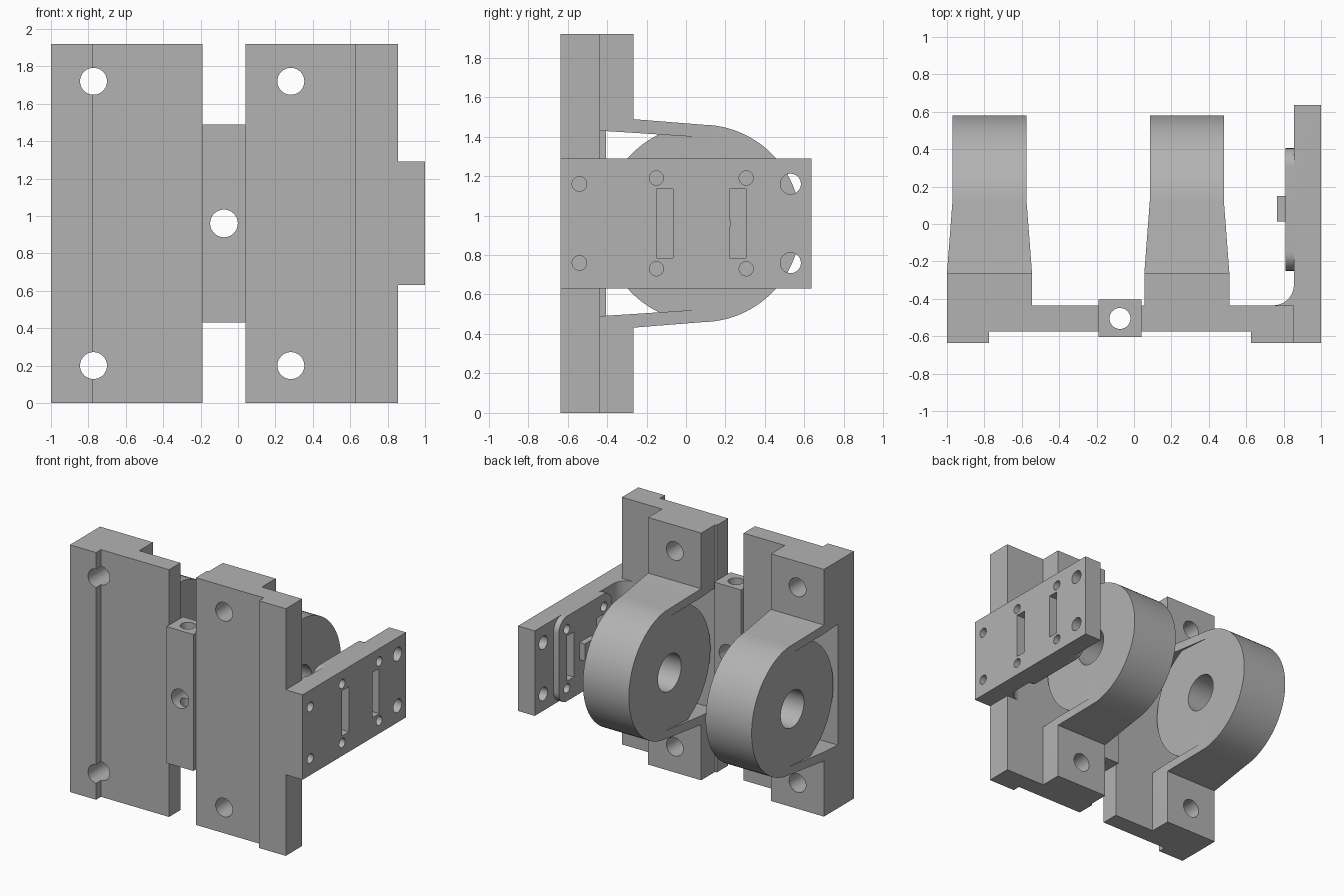
import bpy, bmesh, math
from mathutils import Matrix, Vector

if "Cube" in bpy.data.objects:
    bpy.data.objects.remove(bpy.data.objects["Cube"])

MID = 0.96          # mirror height of the whole assembly
HEIGHT = 1.92

grey = bpy.data.materials.new("plain_grey")
grey.diffuse_color = (0.45, 0.45, 0.45, 1)
grey.use_nodes = True
grey.node_tree.nodes["Principled BSDF"].inputs["Base Color"].default_value = grey.diffuse_color


def make(name, bm):
    bmesh.ops.recalc_face_normals(bm, faces=bm.faces)
    mesh = bpy.data.meshes.new(name)
    bm.to_mesh(mesh)
    bm.free()
    mesh.materials.append(grey)
    ob = bpy.data.objects.new(name, mesh)
    bpy.context.collection.objects.link(ob)
    return ob


def loft(name, rings):
    """Solid skin through rings of equal point count."""
    bm = bmesh.new()
    vs = [[bm.verts.new(p) for p in r] for r in rings]
    n = len(rings[0])
    for a, b in zip(vs, vs[1:]):
        for i in range(n):
            bm.faces.new((a[i], a[(i + 1) % n], b[(i + 1) % n], b[i]))
    bm.faces.new(vs[0])
    bm.faces.new(vs[-1])
    return make(name, bm)


def prism_z(name, pts, z0, z1):
    return loft(name, [[(x, y, z) for x, y in pts] for z in (z0, z1)])


def prism_x(name, pts, x0, x1):
    return loft(name, [[(x, y, z) for y, z in pts] for x in (x0, x1)])


def box(name, x, y, z):
    return prism_z(name, [(x[0], y[0]), (x[1], y[0]), (x[1], y[1]), (x[0], y[1])], *z)


def rod(name, axis, centre, r, length, seg=40):
    bm = bmesh.new()
    rot = {"X": Matrix.Rotation(math.pi / 2, 4, "Y"),
           "Y": Matrix.Rotation(math.pi / 2, 4, "X"), "Z": Matrix()}[axis]
    bmesh.ops.create_cone(bm, cap_ends=True, segments=seg, radius1=r, radius2=r,
                          depth=length, matrix=Matrix.Translation(Vector(centre)) @ rot)
    return make(name, bm)


def combine(ob, others, op):
    for o in others:
        m = ob.modifiers.new("bool", "BOOLEAN")
        m.operation, m.solver, m.object = op, "EXACT", o
        bpy.context.view_layer.objects.active = ob
        bpy.ops.object.modifier_apply(modifier=m.name)
        bpy.data.objects.remove(o)


def finish(ob):
    bpy.ops.object.select_all(action="DESELECT")
    ob.select_set(True)
    bpy.context.view_layer.objects.active = ob
    bpy.ops.object.shade_smooth_by_angle(angle=math.radians(30))


def arc(cx, cy, r, a0, a1, n=10):
    return [(cx + r * math.cos(math.radians(a0 + (a1 - a0) * i / n)),
             cy + r * math.sin(math.radians(a0 + (a1 - a0) * i / n))) for i in range(n + 1)]


def mount(name, plate_profile, cx):
    """Base plate with end blocks, tapered straps and a round bored hub."""
    ob = prism_z(name, plate_profile, 0, HEIGHT)
    add = []
    for s in (1, -1):
        zz = lambda d: MID + s * d
        # end block
        add.append(box("block", (cx - 0.2275, cx + 0.2275), (-0.5, -0.265),
                       sorted((zz(0.525), zz(0.96)))))
        # strap sections: y, half width, inner and outer height
        rings = []
        for y, w, a, b in ((-0.46, 0.2275, 0.471, 0.56), (-0.265, 0.2275, 0.459, 0.528),
                           (0.13, 0.1975, 0.433, 0.4965)):
            rings.append([(cx - w, y, zz(a)), (cx + w, y, zz(a)),
                          (cx + w, y, zz(b)), (cx - w, y, zz(b))])
        add.append(loft("strap", rings))
    # hub
    add.append(rod("hub", "X", (cx, 0.08, MID), 0.5, 0.395, 96))
    combine(ob, add, "UNION")
    # bore and bolt holes
    holes = [rod("bore", "X", (cx, 0.08, MID), 0.143, 1, 48)]
    holes += [rod("bolt", "Y", (cx, -0.45, MID + s * 0.76), 0.072, 0.7) for s in (1, -1)]
    combine(ob, holes, "DIFFERENCE")
    return ob


# left and right hub mounts
left = mount("left_mount", [(-1, -0.635), (-0.775, -0.635), (-0.775, -0.575), (-0.19, -0.575),
                            (-0.19, -0.435), (-1, -0.435)], -0.7725)
right = mount("right_mount", [(0.04, -0.575), (0.625, -0.575), (0.625, -0.635), (0.855, -0.635),
                              (0.855, -0.435), (0.04, -0.435)], 0.2825)

# centre block with crossing holes
centre = box("centre_block", (-0.19, 0.04), (-0.605, -0.405), (0.43, 1.49))
combine(centre, [rod("cut", "Z", (-0.075, -0.505, MID), 0.056, 2),
                 rod("cut", "Y", (-0.075, -0.505, MID), 0.074, 1)], "DIFFERENCE")

# side plate with inner fillet, rounded pad and small stop
side = box("side_plate", (0.855, 1), (-0.635, 0.635), (0.63, 1.29))
fillet = prism_z("fillet", arc(0.745, -0.325, 0.11, -90, 0)
                 + [(0.87, -0.325), (0.87, -0.435)], 0.63, 1.29)
r = 0.1
pad = prism_x("pad", arc(0.305, 1.19, r, 0, 90) + arc(-0.15, 1.19, r, 90, 180)
              + arc(-0.15, 0.73, r, 180, 270) + arc(0.305, 0.73, r, 270, 360), 0.81, 0.9)
stop = box("stop", (0.765, 0.85), (0.013, 0.15), (0.893, 1.027))
combine(side, [fillet, pad, stop], "UNION")

# side plate holes and slots
cuts = []
for s in (1, -1):
    cuts.append(rod("cut", "X", (0.9, 0.53, MID + s * 0.2), 0.052, 0.5))
    for y in (0.305, -0.15):
        cuts.append(rod("cut", "X", (0.9, y, MID + s * 0.23), 0.036, 0.5))
    cuts.append(rod("cut", "X", (0.9, -0.54, MID + s * 0.2), 0.037, 0.5))
    combine(right, [rod("cut", "X", (0.9, -0.54, MID + s * 0.2), 0.037, 0.5)], "DIFFERENCE")
for y in (-0.15, 0.22):
    cuts.append(box("cut", (0.7, 1.1), (y, y + 0.085), (0.785, 1.135)))
combine(side, cuts, "DIFFERENCE")

for ob in (left, right, centre, side):
    finish(ob)
